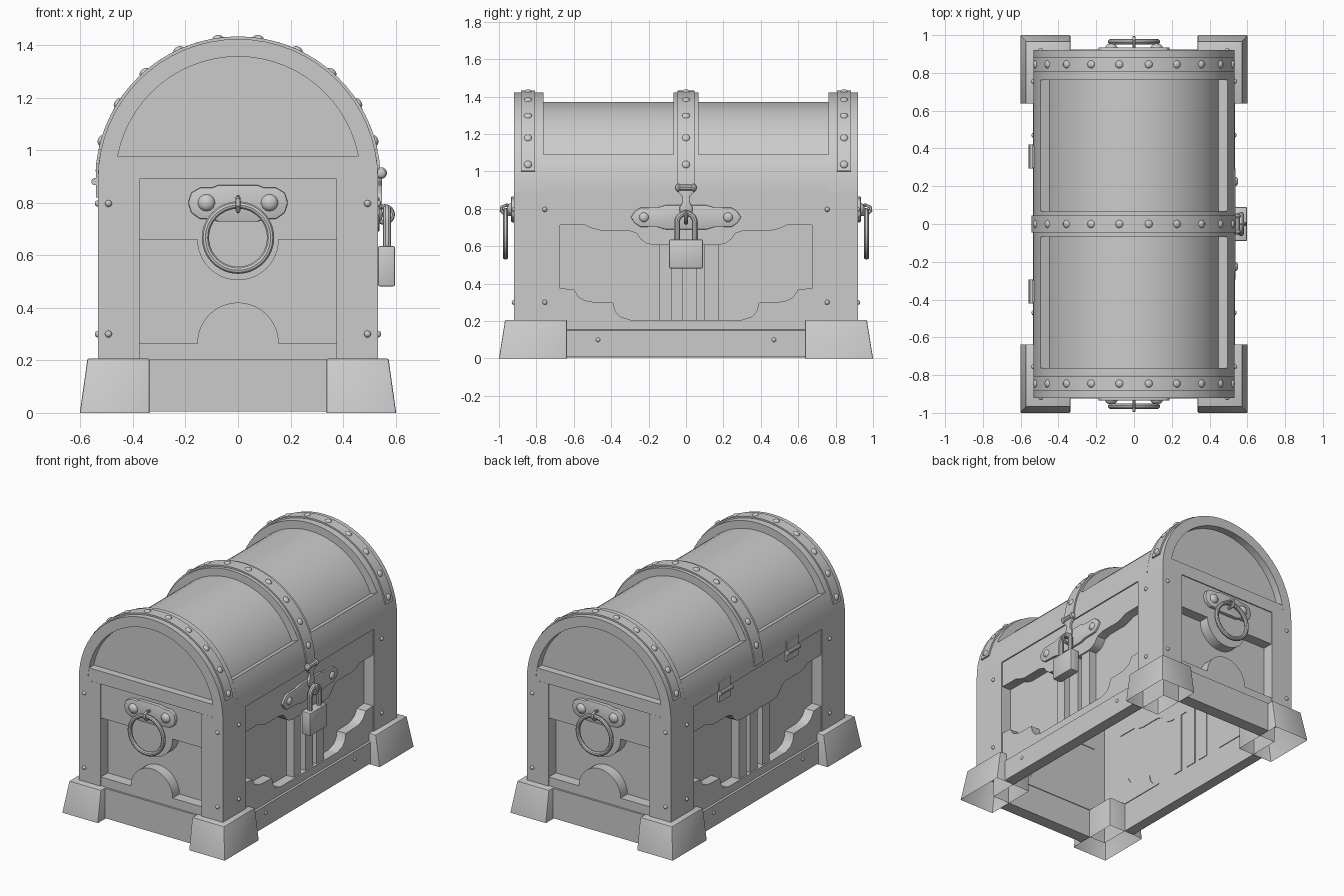
import bpy, bmesh
from math import sin, cos, pi, radians
from mathutils import Matrix, Vector

if "Cube" in bpy.data.objects:
    bpy.data.objects.remove(bpy.data.objects["Cube"])

LID_Z = 0.89
SIGNS = (-1, 1)


def finish(name, bm):
    bmesh.ops.recalc_face_normals(bm, faces=bm.faces)
    me = bpy.data.meshes.new(name)
    bm.to_mesh(me)
    bm.free()
    ob = bpy.data.objects.new(name, me)
    bpy.context.collection.objects.link(ob)
    return ob


def loft(name, a, b, caps=(True, True), bevel=0):
    bm = bmesh.new()
    va, vb = [bm.verts.new(p) for p in a], [bm.verts.new(p) for p in b]
    n = len(a)
    for i in range(n):
        j = (i + 1) % n
        bm.faces.new((va[i], va[j], vb[j], vb[i]))
    if caps[0]:
        bm.faces.new(va)
    if caps[1]:
        bm.faces.new(vb)
    ob = finish(name, bm)
    if bevel:
        m = ob.modifiers.new("bevel", 'BEVEL')
        m.width, m.segments, m.limit_method = bevel, 2, 'ANGLE'
    return ob


def slab(name, pts, axis, w0, w1, caps=(True, True), bevel=0):
    """Extrude a 2D outline along x, y or z from w0 to w1."""
    at = {'x': lambda u, v, w: (w, u, v), 'y': lambda u, v, w: (u, w, v),
          'z': lambda u, v, w: (u, v, w)}[axis]
    return loft(name, [at(u, v, w0) for u, v in pts], [at(u, v, w1) for u, v in pts], caps, bevel)


def rect(u0, u1, v0, v1):
    return [(u0, v0), (u1, v0), (u1, v1), (u0, v1)]


def mirrored(half):
    return half + [(-u, v) for u, v in reversed(half) if u > 1e-6]


def arc(r, a0, a1, n=32, cx=0, cz=LID_Z):
    return [(cx + r * cos(radians(a0 + (a1 - a0) * i / n)),
             cz + r * sin(radians(a0 + (a1 - a0) * i / n))) for i in range(n + 1)]


def arch(name, y0, y1, r0, r1, a0=0, a1=180):
    return slab(name, arc(r1, a0, a1) + arc(r0, a1, a0), 'y', y0, y1)


def rivet(name, loc, normal, r, h):
    bm = bmesh.new()
    bmesh.ops.create_uvsphere(bm, u_segments=14, v_segments=8, radius=1)
    rot = Vector((0, 0, 1)).rotation_difference(Vector(normal)).to_matrix().to_4x4()
    bm.transform(Matrix.Translation(loc) @ rot @ Matrix.Diagonal((r, r, h, 1)))
    return finish(name, bm)


def tube(name, pts, r, closed=False):
    cu = bpy.data.curves.new(name, 'CURVE')
    cu.dimensions, cu.bevel_depth, cu.bevel_resolution, cu.use_fill_caps = '3D', r, 3, True
    sp = cu.splines.new('POLY')
    sp.points.add(len(pts) - 1)
    for p, co in zip(sp.points, pts):
        p.co = (*co, 1)
    sp.use_cyclic_u = closed
    ob = bpy.data.objects.new(name, cu)
    bpy.context.collection.objects.link(ob)
    return ob


# open-bottomed body wall behind the trim
slab("body_wall", rect(-.46, .46, -.84, .84), 'z', .005, LID_Z, (False, False))

# corner feet and posts, with post nails
for sx in SIGNS:
    for sy in SIGNS:
        def corner(x0, x1, y0, y1, z):
            return [(sx * x, sy * y, z) for x, y in rect(x0, x1, y0, y1)]
        loft("foot", corner(.337, .602, .637, 1, 0), corner(.337, .573, .637, .967, .207),
             (False, True), .006)
        ell = [(.375, .92), (.533, .92), (.533, .675), (.46, .675), (.46, .84), (.375, .84)]
        slab("corner_post", [(sx * x, sy * y) for x, y in ell], 'z', .2, LID_Z, (False, True))
        for z in (.3, .797):
            rivet("post_nail", (sx * .533, sy * .755, z), (sx, 0, 0), .013, .012)
            rivet("post_nail", (sx * .493, sy * .92, z), (0, sy, 0), .013, .012)
        rivet("board_nail", (sx * .535, sy * .47, .1), (sx, 0, 0), .012, .008)

# long sides: base board, scalloped trim, pillars
upper = [(0, LID_Z), (.675, LID_Z), (.675, .715), (.54, .713), (.5, .695), (.46, .685), (.31, .685),
         (.265, .67), (.24, .635), (.21, .615), (.17, .607), (0, .607)]
lower = [(.675, .2), (.675, .375), (.6, .37), (.575, .33), (.54, .31), (.5, .303), (.39, .3),
         (.38, .255), (.355, .225), (.3, .207), (.3, .2)]
for s in SIGNS:
    board = [(.46, .008), (.535, .008), (.535, .15), (.525, .155), (.525, .207), (.46, .207)]
    slab("side_base_board", [(s * x, z) for x, z in board], 'y', -.637, .637)
    slab("side_upper_trim", mirrored(upper), 'x', s * .455, s * .525)
    for sy in SIGNS:
        slab("side_lower_trim", [(sy * y, z) for y, z in lower], 'x', s * .455, s * .525)
    for y0, y1 in ((-.145, -.075), (-.022, .058), (.096, .174)):
        slab("side_pillar", rect(y0, y1, .2, .615), 'x', s * .455, s * .515)

# short ends: base board, round-lobed trim, ring handle
ear = [(0, .867), (.075, .867), (.1, .857), (.145, .857), (.178, .838), (.19, .8), (.178, .762),
       (.145, .738), (.1, .738), (.075, .728), (0, .728)]
for s in SIGNS:
    slab("end_base_board", rect(-.337, .337, .005, .205), 'y', s * .84, s * .925)
    slab("end_upper_trim", [(.375, LID_Z), (.375, .66)] + arc(.155, 0, -180, 24, 0, .66)
         + [(-.375, .66), (-.375, LID_Z)], 'y', s * .835, s * .912)
    slab("end_lower_trim", [(.375, .2), (.375, .265)] + arc(.155, 0, 180, 24, 0, .265)
         + [(-.375, .265), (-.375, .2)], 'y', s * .835, s * .912)
    slab("handle_plate", mirrored(ear), 'y', s * .905, s * .935, bevel=.005)
    for x in (-.12, .12):
        rivet("handle_rivet", (x, s * .933, .8), (0, s, 0), .033, .022)
    tube("handle_ring", [(x, s * .965, z) for x, z in arc(.124, 0, 352.5, 47, 0, .667)], .0145, True)
    tube("handle_staple", [(0, s * y, z) for y, z in
                           ((.925, .815), (.96, .82), (.985, .81), (.988, .79), (.97, .77), (.925, .77))], .009)

# lid: inner barrel, raised frame and recessed ends
bm = bmesh.new()
rows = [[bm.verts.new((x, y, z)) for x, z in arc(.482, 0, 180)] for y in (-.87, .87)]
for i in range(32):
    bm.faces.new((rows[0][i], rows[0][i + 1], rows[1][i + 1], rows[1][i]))
for row in rows:
    bm.faces.new(row)
finish("lid_barrel", bm)
arch("lid_middle_frame", -.068, .068, .475, .533)
arch("lid_side_rail", -.765, .765, .475, .533, 0, 22)
arch("lid_side_rail", -.765, .765, .475, .533, 158, 180)
for s in SIGNS:
    arch("lid_end_frame", s * .763, s * .92, .466, .533)
    slab("lid_end_rail", rect(-.5, .5, LID_Z, .975), 'y', s * .865, s * .919)

# riveted metal bands
for y, hw, a in ((-.845, .037, 12), (0, .045, 3), (.845, .037, 12)):
    arch("metal_band", y - hw, y + hw, .525, .543, a, 180 - a)
    for i in range(10):
        t = radians(15.75 + 16.5 * i)
        rivet("band_rivet", (.542 * cos(t), y, LID_Z + .542 * sin(t)), (cos(t), 0, sin(t)), .021, .012)

# hinges on the back long side
for y in (-.357, .357):
    slab("hinge_plate", rect(y - .06, y + .06, .82, .95), 'x', -.52, -.54)
    tube("hinge_barrel", [(-.545, y - .063, .88), (-.545, y + .063, .88)], .014)

# lock plate
lock = [(0, .82), (.11, .82), (.15, .808), (.245, .806), (.275, .785), (.295, .755), (.275, .725),
        (.245, .704), (.15, .702), (.11, .69), (0, .69)]
slab("lock_plate", mirrored(lock), 'x', .515, .538, bevel=.004)
for y in (-.225, .225):
    rivet("lock_rivet", (.536, y, .755), (1, 0, 0), .026, .016)

# hasp and staple
tube("hasp_knuckle", [(.545, -.052, .913), (.545, .052, .913)], .017)
for y in (-.042, .042):
    rivet("hasp_knob", (.545, y, .913), (0, 1, 0), .022, .014)
hasp = [(0, .91), (.042, .91), (.04, .885), (.02, .865), (.018, .835), (.034, .81), (.034, .785),
        (.02, .77), (0, .765)]
slab("hasp_strap", mirrored(hasp), 'x', .53, .549, bevel=.003)
tube("lock_staple", [(x, 0, z) for x, z in arc(.03, 0, 345, 23, .558, .755)], .01, True)

# padlock
slab("padlock_body", rect(-.09, .09, .482, .635), 'x', .533, .598, bevel=.006)
shackle = [(.048, .62)] + arc(.048, 0, 180, 16, 0, .728) + [(-.048, .62)]
tube("padlock_shackle", [(.567, y, z) for y, z in shackle], .016)

# turn curves to meshes and smooth everything by angle
bpy.ops.object.select_all(action='SELECT')
bpy.context.view_layer.objects.active = bpy.data.objects["padlock_shackle"]
bpy.ops.object.convert(target='MESH')
bpy.ops.object.select_all(action='SELECT')
bpy.ops.object.shade_smooth_by_angle(angle=radians(32))
